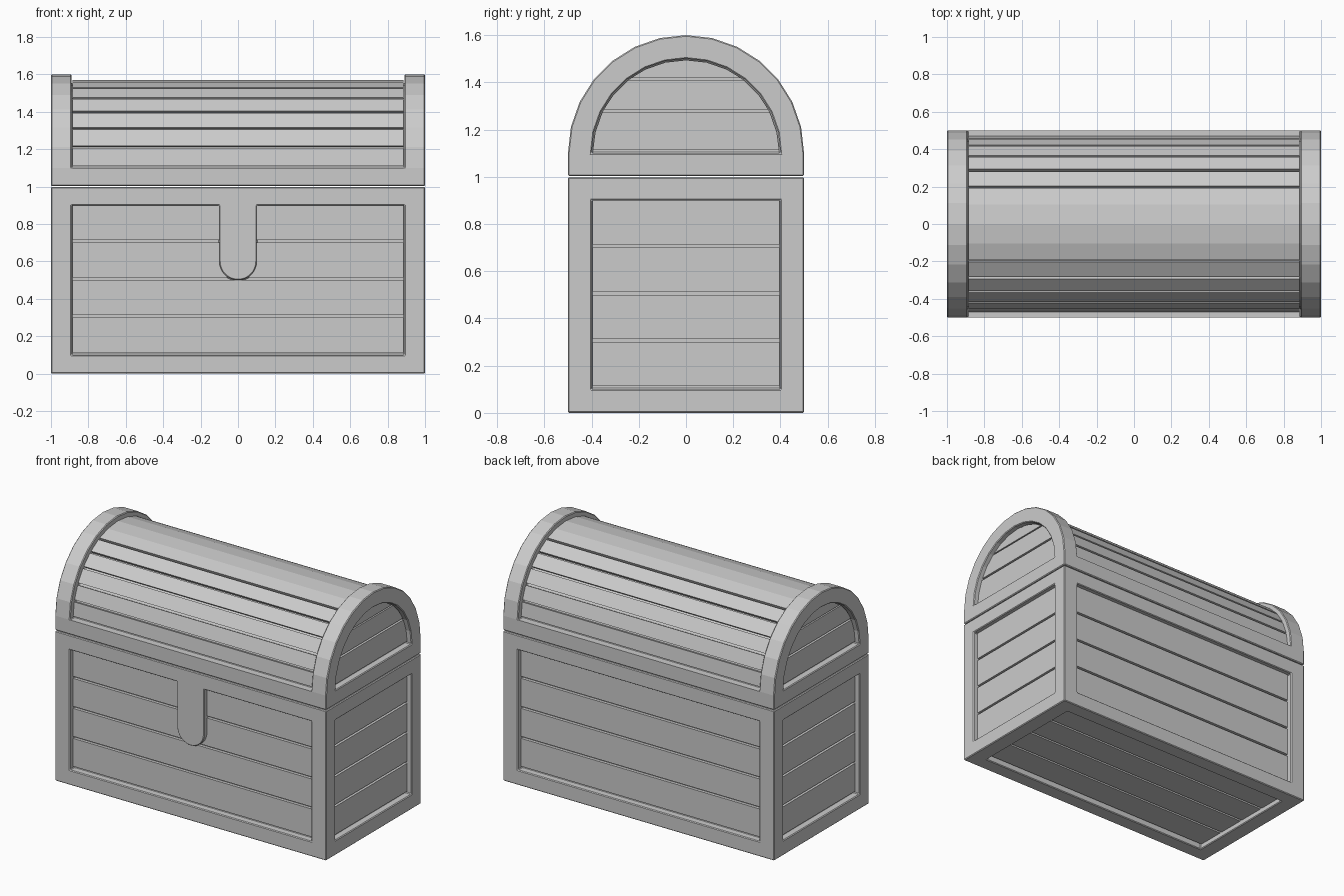
import bpy, bmesh, math

if "Cube" in bpy.data.objects:
    bpy.data.objects.remove(bpy.data.objects["Cube"])

SEG = 14          # facets in the lid arch
GAP = 0.014       # groove between planks
FACE = 0.03       # plank surface below the frame
DEEP = 0.05       # groove floor below the frame


def prism(name, pts, axis, lo, hi):
    """Extrude a 2D outline along one axis."""
    place = {'x': lambda a, b, t: (t, a, b),
             'y': lambda a, b, t: (a, t, b),
             'z': lambda a, b, t: (a, b, t)}[axis]
    bm = bmesh.new()
    ends = [[bm.verts.new(place(a, b, t)) for a, b in pts] for t in (lo, hi)]
    n = len(pts)
    bm.faces.new(ends[0])
    bm.faces.new(ends[1][::-1])
    for i in range(n):
        j = (i + 1) % n
        bm.faces.new((ends[0][i], ends[1][i], ends[1][j], ends[0][j]))
    bmesh.ops.recalc_face_normals(bm, faces=bm.faces)
    me = bpy.data.meshes.new(name)
    bm.to_mesh(me)
    bm.free()
    ob = bpy.data.objects.new(name, me)
    bpy.context.collection.objects.link(ob)
    return ob


def rect(a0, a1, b0, b1):
    return [(a0, b0), (a1, b0), (a1, b1), (a0, b1)]


def arc(r, k):
    t = math.pi * k / SEG
    return (r * math.cos(t), 1.1 + r * math.sin(t))


def carve(ob, cutters):
    """Cut the recesses, then soften the hard edges slightly."""
    bpy.context.view_layer.objects.active = ob
    for c in cutters:
        m = ob.modifiers.new("cut", 'BOOLEAN')
        m.operation = 'DIFFERENCE'
        m.solver = 'EXACT'
        m.object = c
        bpy.ops.object.modifier_apply(modifier=m.name)
        bpy.data.objects.remove(c)
    b = ob.modifiers.new("edge", 'BEVEL')
    b.width = 0.005
    b.segments = 1
    b.limit_method = 'ANGLE'
    b.angle_limit = math.radians(40)


# Chest body with recessed panels; the latch tongue is left standing in front
tongue = [(0.1 * math.cos(math.pi * i / 16), 0.6 - 0.1 * math.sin(math.pi * i / 16))
          for i in range(17)]
front = [(-0.89, 0.1), (0.89, 0.1), (0.89, 0.9), (0.1, 0.9)] + tongue + [(-0.1, 0.9), (-0.89, 0.9)]
body = prism("chest_body", rect(-1, 1, -0.5, 0.5), 'z', 0, 0.998)
carve(body, [
    prism("cut", front, 'y', -0.6, -0.5 + DEEP),
    prism("cut", rect(-0.89, 0.89, 0.1, 0.9), 'y', 0.5 - DEEP, 0.6),
    prism("cut", rect(-0.4, 0.4, 0.1, 0.9), 'x', -1.1, -1 + DEEP),
    prism("cut", rect(-0.4, 0.4, 0.1, 0.9), 'x', 1 - DEEP, 1.1),
    prism("cut", rect(-0.89, 0.89, -0.4, 0.4), 'z', -0.1, DEEP)])

# Body planks: four on each side and four underneath
for i in range(4):
    z0, z1 = 0.1 + 0.2 * i + GAP, 0.3 + 0.2 * i
    for s, fn, sn in ((-1, "front_plank", "left_plank"), (1, "back_plank", "right_plank")):
        y0, y1 = sorted((s * (0.5 - FACE), s * 0.44))
        prism(fn, rect(-0.886, 0.886, z0, z1), 'y', y0, y1)
        x0, x1 = sorted((s * (1 - FACE), s * 0.94))
        prism(sn, rect(-0.396, 0.396, z0, z1), 'x', x0, x1)
    prism("bottom_plank", rect(-0.886, 0.886, z0 - 0.5, z1 - 0.5), 'z', FACE, 0.06)

# Arched lid frame
outline = [(-0.5, 1.003), (0.5, 1.003)] + [arc(0.5, k) for k in range(SEG + 1)]
lid = prism("lid_frame", outline, 'x', -1, 1)
ring = [arc(0.7, k) for k in range(SEG + 1)] + [arc(0.5 - DEEP, k) for k in range(SEG, -1, -1)]
dome = [arc(0.4, k) for k in range(SEG + 1)]
carve(lid, [
    prism("cut", ring, 'x', -0.89, 0.89),
    prism("cut", dome, 'x', -1.1, -1 + DEEP),
    prism("cut", dome, 'x', 1 - DEEP, 1.1)])

# Lid planks: five per side and one wide crown plank
g = GAP / 0.105
spans = [(k + g, k + 1) for k in range(5)] + [(5 + g, 6, 7, 8, 9 - g)]
spans += [(k, k + 1 - g) for k in range(9, 14)]
for ks in spans:
    prism("lid_plank", [arc(0.5 - FACE, k) for k in ks] + [arc(0.44, k) for k in ks[::-1]],
          'x', -0.886, 0.886)

# Planks in the arched ends
for k0, k1 in ((0, 2), (2, 4), (4, 7)):
    ks = [k0 + 0.16] + list(range(k0 + 1, k1 + 1))
    ks += [SEG - k for k in ks[::-1] if k != 7]
    for s in (-1, 1):
        x0, x1 = sorted((s * (1 - FACE), s * 0.94))
        prism("lid_end_plank", [arc(0.395, k) for k in ks], 'x', x0, x1)
